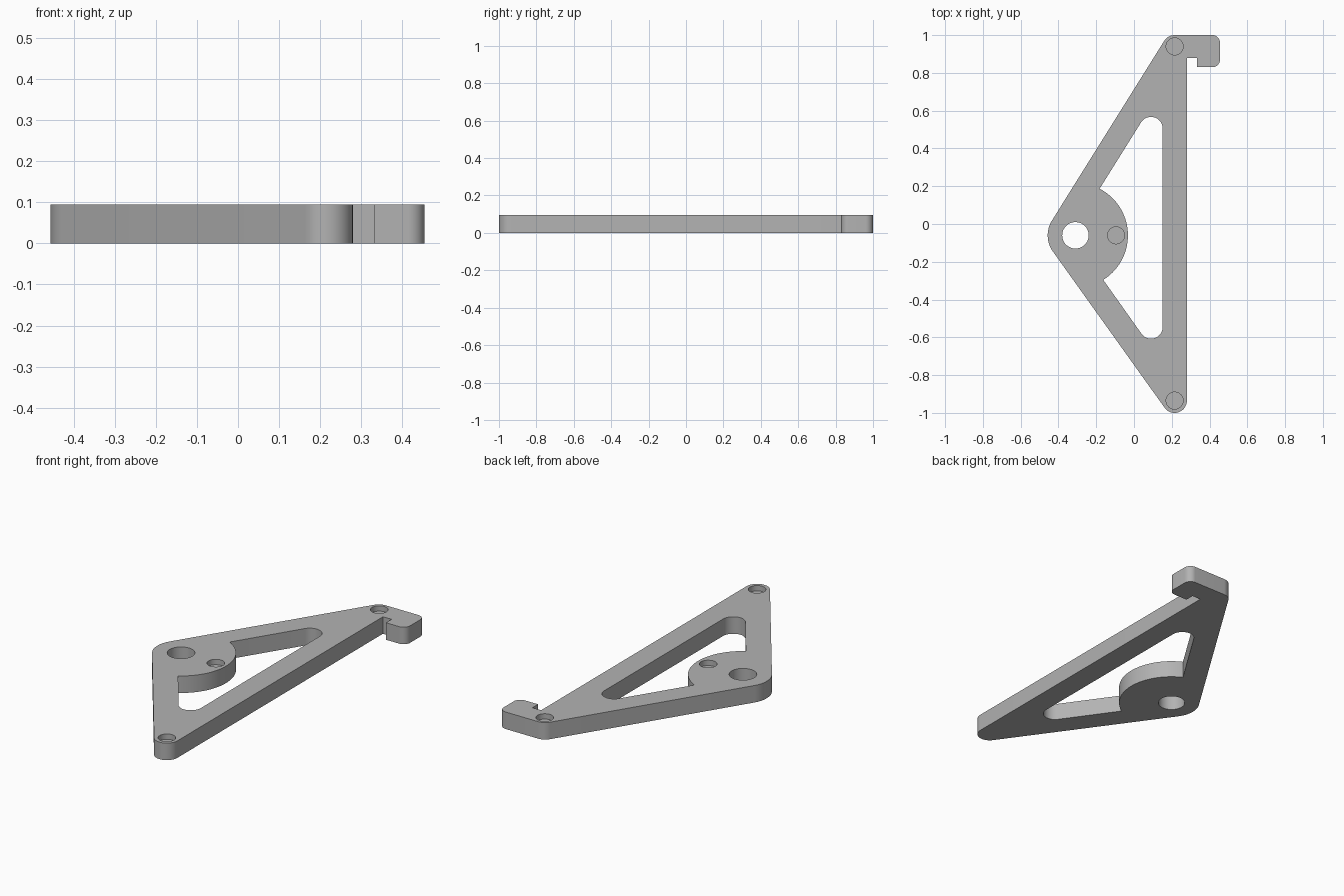
import bpy, bmesh
from math import atan2, acos, hypot, cos, sin, tau, radians

cube = bpy.data.objects.get("Cube")
if cube:
    bpy.data.objects.remove(cube, do_unlink=True)

THICK = 0.095
PIVOT = (-0.31, -0.06)

grey = bpy.data.materials.new("plain grey")
grey.use_nodes = True
colour = (0.45, 0.45, 0.45, 1)
grey.diffuse_color = colour
grey.node_tree.nodes["Principled BSDF"].inputs["Base Color"].default_value = colour


def belt(circles, steps=16):
    """Counter-clockwise outline round a chain of circles (radius 0 = sharp corner)."""
    n = len(circles)
    normals = []
    for i, (x, y, r) in enumerate(circles):
        x2, y2, r2 = circles[(i + 1) % n]
        dx, dy = x2 - x, y2 - y
        normals.append(atan2(dy, dx) - acos((r - r2) / hypot(dx, dy)))
    points = []
    for i, (x, y, r) in enumerate(circles):
        if r == 0:
            points.append((x, y))
            continue
        start = normals[i - 1]
        sweep = (normals[i] - start) % tau
        for k in range(steps + 1):
            a = start + sweep * k / steps
            points.append((x + r * cos(a), y + r * sin(a)))
    return points


def disc(centre, r, steps=64):
    return [(centre[0] + r * cos(tau * k / steps), centre[1] + r * sin(tau * k / steps))
            for k in range(steps)]


def prism(name, outline, z0, z1):
    bm = bmesh.new()
    face = bm.faces.new([bm.verts.new((x, y, z0)) for x, y in outline])
    top = bmesh.ops.extrude_face_region(bm, geom=[face])["geom"]
    bmesh.ops.translate(bm, vec=(0, 0, z1 - z0),
                        verts=[v for v in top if isinstance(v, bmesh.types.BMVert)])
    bmesh.ops.recalc_face_normals(bm, faces=bm.faces)
    mesh = bpy.data.meshes.new(name)
    bm.to_mesh(mesh)
    bm.free()
    mesh.materials.append(grey)
    obj = bpy.data.objects.new(name, mesh)
    bpy.context.collection.objects.link(obj)
    return obj


def cut(target, cutter):
    mod = target.modifiers.new("cut", 'BOOLEAN')
    mod.operation = 'DIFFERENCE'
    mod.solver = 'EXACT'
    mod.object = cutter
    bpy.context.view_layer.objects.active = target
    bpy.ops.object.modifier_apply(modifier=mod.name)
    bpy.data.objects.remove(cutter, do_unlink=True)


# Triangular plate with the hook at its back end
plate = prism("bracket_plate", belt([
    (*PIVOT, 0.147), (0.215, -0.935, 0.065),
    (0.28, 0.88, 0), (0.333, 0.88, 0), (0.333, 0.83, 0),
    (0.415, 0.87, 0.04), (0.415, 0.96, 0.04), (0.215, 0.935, 0.065)]), 0, THICK)

# Window, with the round boss left standing in its corner
window = prism("window_cutter", belt([
    (-0.259, -0.053, 0.062), (0.09, -0.545, 0.062), (0.09, 0.505, 0.062)]), -0.1, 0.2)
cut(window, prism("boss_keeper", disc(PIVOT, 0.278, 96), -0.2, 0.3))
cut(plate, window)

# Pivot hole right through, and three blind sockets in the top
cut(plate, prism("pivot_cutter", disc(PIVOT, 0.07), -0.1, 0.2))
for centre in [(0.215, 0.94), (-0.095, -0.06), (0.215, -0.935)]:
    cut(plate, prism("socket_cutter", disc(centre, 0.045, 48), THICK - 0.03, 0.2))

bpy.ops.object.select_all(action='DESELECT')
plate.select_set(True)
bpy.context.view_layer.objects.active = plate
bpy.ops.object.shade_smooth_by_angle(angle=radians(30))
